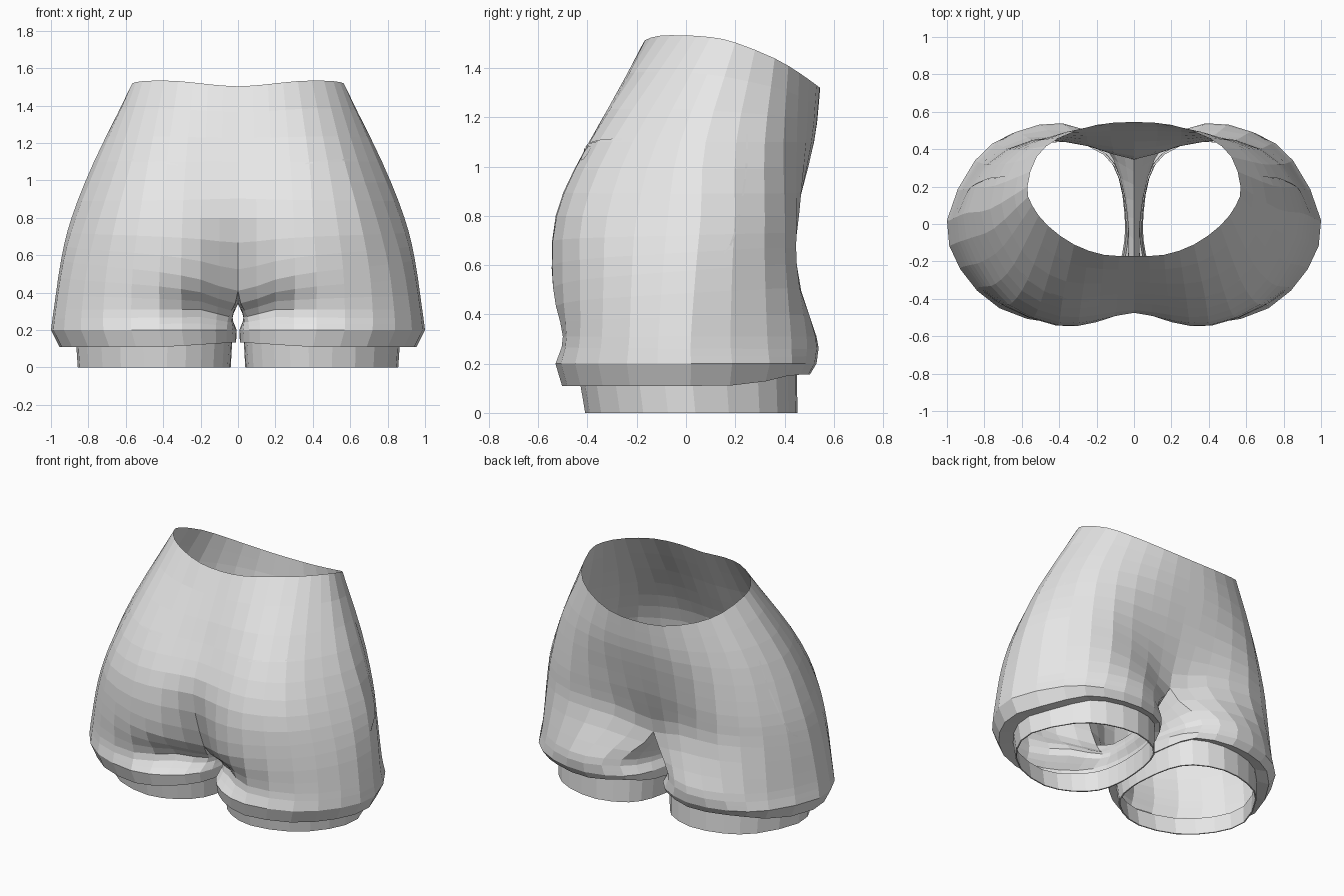
import bpy, bmesh, math
from mathutils import Vector
from mathutils.bvhtree import BVHTree

if "Cube" in bpy.data.objects:
    bpy.data.objects.remove(bpy.data.objects["Cube"])

cloth = bpy.data.materials.new("pale_grey_cloth")
cloth.diffuse_color = (0.8, 0.8, 0.8, 1)
cloth.use_nodes = True
cloth.node_tree.nodes["Principled BSDF"].inputs["Base Color"].default_value = cloth.diffuse_color

# Half outlines from centre front, round the hip, to centre back (x, y)
WAIST = [(0, -.17), (.16, -.165), (.32, -.11), (.46, -.01), (.545, .1),
         (.57, .2), (.52, .36), (.4, .46), (.2, .53), (0, .545)]
HIP = [(0, -.37), (.18, -.385), (.38, -.39), (.57, -.3), (.7, -.12),
       (.77, .08), (.69, .32), (.5, .45), (.25, .51), (0, .52)]
SEAT = [(0, -.475), (.2, -.515), (.4, -.525), (.65, -.42), (.81, -.2),
        (.89, .06), (.77, .32), (.54, .45), (.25, .45), (0, .44)]
FORK = [(0, -.36), (.2, -.5), (.42, -.54), (.7, -.43), (.88, -.22),
        (.945, .04), (.8, .32), (.55, .45), (.24, .415), (0, .345)]
# Closed leg outlines, with three more points along the inner thigh
THIGH = [(.05, -.24), (.2, -.37), (.42, -.5), (.72, -.43), (.92, -.23), (.985, .02),
         (.83, .33), (.62, .49), (.37, .53), (.17, .435), (.075, .25), (.035, .04), (.03, -.13)]
HEM = [(.06, -.32), (.2, -.46), (.42, -.53), (.72, -.45), (.93, -.24), (1.0, .02),
       (.85, .34), (.65, .485), (.38, .53), (.15, .44), (.05, .28), (.012, .05), (.012, -.14)]
FORK_Z = [.41, .47, .51, .54, .56, .58, .6, .6, .57, .5]
CROTCH = [(0, .21, .41), (0, .03, .35), (0, -.2, .345)]


def catmull(a, b, c, d, t):
    return .5 * (2 * b + (c - a) * t + (2 * a - 5 * b + 4 * c - d) * t * t
                 + (3 * b - a - 3 * c + d) * t ** 3)


def refine(pts, n, closed=False, mirrored=False):
    """Smooth a row of points, n steps per span."""
    p = [Vector(q) for q in pts]
    if closed:
        ext = [p[-1]] + p + [p[0], p[1]]
    elif mirrored:
        flip = Vector((-1, 1, 1))
        ext = [p[1] * flip] + p + [p[-2] * flip]
    else:
        ext = [2 * p[0] - p[1]] + p + [2 * p[-1] - p[-2]]
    out = [catmull(*ext[i:i + 4], k / n) for i in range(len(ext) - 3) for k in range(n)]
    return out if closed else out + [p[-1]]


def waist_z(x, y):
    dip = .015 * (1 + math.cos(math.pi * min(1, x / .38))) if y < .2 else 0
    return 1.533 - .72 * max(0, y) ** 2 - dip


def at(outline, z):
    return [(x, y, z(x, y) if callable(z) else z) for x, y in outline]


def make_object(name, bm, mirror=True):
    me = bpy.data.meshes.new(name)
    bm.to_mesh(me)
    ob = bpy.data.objects.new(name, me)
    bpy.context.collection.objects.link(ob)
    me.materials.append(cloth)
    if mirror:
        ob.modifiers.new("mirror", 'MIRROR').merge_threshold = .0005
    return ob


def skin(bm, rows, closed):
    """Quads between successive rows, rows running downward."""
    for a, b in zip(rows, rows[1:]):
        n = len(a)
        for j in range(n if closed else n - 1):
            k = (j + 1) % n
            bm.faces.new((a[j], b[j], b[k], a[k]))


# Rings at the key heights
upper = [refine(at(WAIST, waist_z), 2, mirrored=True),
         refine(at(HIP, 1.1), 2, mirrored=True),
         refine(at(SEAT, .8), 2, mirrored=True)]
fork_outer = [(x, y, z) for (x, y), z in zip(FORK, FORK_Z)]
fork = refine(fork_outer, 2, mirrored=True)
fork_in = refine([fork_outer[-1]] + CROTCH + [fork_outer[0]], 2)[1:-1]
N_OUT, N_IN = len(fork), len(fork_in)
thigh = refine(at(THIGH, .31), 2, closed=True)
hem = refine(at(HEM, .2), 2, closed=True)
# Inner thigh sits a little lower, under the crotch seam
for v in thigh:
    v.z -= .05 * max(0, 1 - v.x / .2)

# Columns smoothed from waist to hem
columns = [refine([r[j] for r in upper] + [fork[j], thigh[j], hem[j]], 3) for j in range(N_OUT)]
inner = [refine([fork_in[j], thigh[N_OUT + j], hem[N_OUT + j]], 3) for j in range(N_IN)]
FORK_ROW = 9
for j in (0, N_OUT - 1):
    for r in range(FORK_ROW + 1):
        columns[j][r].x = 0
for col in inner + columns:
    for v in col:
        v.x = max(v.x, 0)


def hem_lift(v):
    t = min(1, max(0, (v.y - .15) / .3))
    return .045 * t * t + .025 * max(0, 1 - v.x / .4)


# Shorts shell, each half a body that runs into a leg
bm = bmesh.new()
outer_v = [[bm.verts.new(c[r]) for c in columns] for r in range(len(columns[0]))]
inner_v = [[bm.verts.new(c[r]) for c in inner] for r in range(len(inner[0]))]
skin(bm, outer_v[:FORK_ROW + 1], False)
leg_rows = [o + i for o, i in zip(outer_v[FORK_ROW:], inner_v)]
# Turned hem and its underside
hem_low = [Vector((.46 + (v.x - .48) * .95, v.y * .95, .11 + hem_lift(v))) for v in hem]
cuff_top = [Vector((.45 + (v.x - .506) * .84, v.y * .83 + .01, .12 + hem_lift(v))) for v in hem]
leg_rows += [[bm.verts.new(p) for p in ring] for ring in (hem_low, cuff_top)]
skin(bm, leg_rows, True)
surface = BVHTree.FromBMesh(bm)
make_object("shorts", bm)

# Inner leg cuffs
bm = bmesh.new()
low = [Vector((.45 + (v.x - .45) * .98, v.y * .98 + .012, 0)) for v in cuff_top]
rim = [Vector((.45 + (v.x - .45) * .98, v.y * .98, 0)) for v in low]
rim_top = [Vector((.45 + (v.x - .45) * .98, v.y * .98, v.z)) for v in cuff_top]
skin(bm, [[bm.verts.new(p) for p in ring] for ring in (cuff_top, low, rim, rim_top)], True)
make_object("leg_cuffs", bm)


def on_cloth(origin, direction):
    hit, normal, _, _ = surface.ray_cast(Vector(origin), Vector(direction))
    return hit - Vector(direction) * .004


def strip(name, path, direction, width):
    """A narrow stitched line laid on the cloth."""
    b = bmesh.new()
    rows = []
    for i, p in enumerate(path):
        q = Vector(path[min(i + 1, len(path) - 1)]) - Vector(path[max(i - 1, 0)])
        side = q.cross(Vector(direction)).normalized() * width / 2
        rows.append([b.verts.new(on_cloth(Vector(p) + s, direction)) for s in (side, -side)])
    skin(b, rows, False)
    return make_object(name, b)


# Pocket slits
strip("rear_pocket_line",
      [(.2 + .04 * i, -1, 1.06 + .05 * math.sin(i / 10 * math.pi / 2)) for i in range(11)],
      (0, 1, 0), .008)
strip("side_pocket_line",
      refine([(2, .25, 1.19), (2, .24, .95), (2, .18, .68), (2, .06, .6)], 4), (-1, 0, 0), .008)

# Pocket buttons
bm = bmesh.new()
disc = [(.42 + .03 * math.cos(a), -1, 1.055 + .03 * math.sin(a))
        for a in [i * math.tau / 12 for i in range(12)]]
bm.faces.new([bm.verts.new(on_cloth(p, (0, 1, 0))) for p in disc])
make_object("pocket_buttons", bm)
